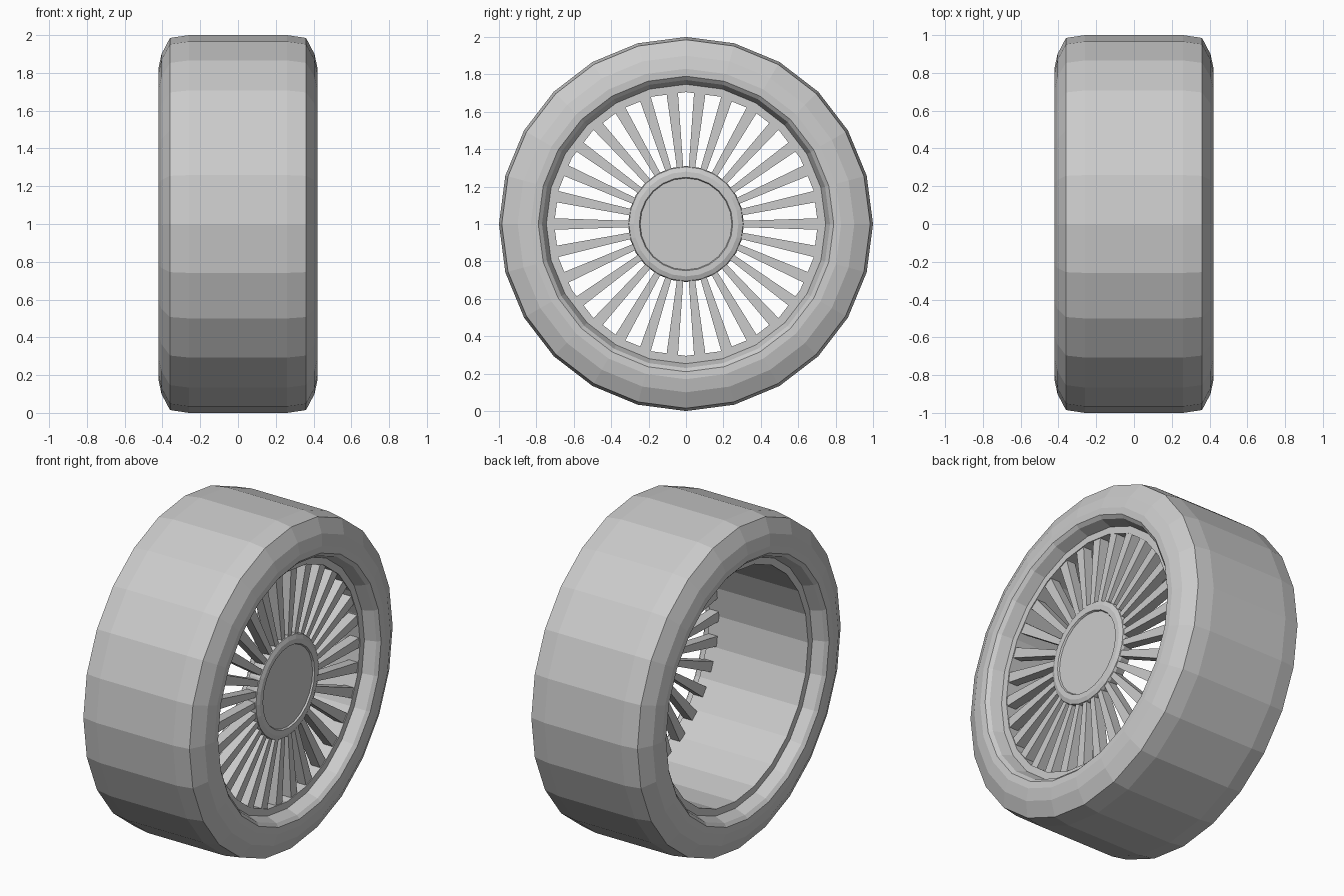
import bpy, bmesh
from math import sin, cos, pi

if "Cube" in bpy.data.objects:
    bpy.data.objects.remove(bpy.data.objects["Cube"])

SEG = 24
CENTRE_Z = 1.0


def finish(name, bm):
    bmesh.ops.recalc_face_normals(bm, faces=bm.faces)
    mesh = bpy.data.meshes.new(name)
    bm.to_mesh(mesh)
    bm.free()
    obj = bpy.data.objects.new(name, mesh)
    obj.location.z = CENTRE_Z
    bpy.context.collection.objects.link(obj)
    return obj


def lathe(name, profile, closed=False, caps=False):
    """Spin an (x, radius) profile around the x axle."""
    bm = bmesh.new()
    rings = [[bm.verts.new((x, r * sin(2 * pi * i / SEG), r * cos(2 * pi * i / SEG)))
              for i in range(SEG)] for x, r in profile]
    pairs = list(zip(rings, rings[1:]))
    if closed:
        pairs.append((rings[-1], rings[0]))
    for a, b in pairs:
        for i in range(SEG):
            j = (i + 1) % SEG
            bm.faces.new((a[i], a[j], b[j], b[i]))
    if caps:
        bm.faces.new(rings[0])
        bm.faces.new(rings[-1])
    return finish(name, bm)


def mirrored(half):
    return half + [(-x, r) for x, r in reversed(half)]


# Tyre: tread, rounded shoulder, sidewall and bead
lathe("tyre", mirrored([(0.33, 0.745), (0.40, 0.77), (0.418, 0.79), (0.42, 0.83),
                        (0.405, 0.90), (0.36, 0.985), (0.26, 1.0)]), closed=True)

# Rim: flat lips and the open barrel
lathe("rim", mirrored([(0.31, 0.75), (0.335, 0.75), (0.335, 0.705)]), closed=True)

# Hub: plate, raised ring and shallow cap
lathe("hub", [(0.26, 0.30), (0.32, 0.31), (0.335, 0.305), (0.345, 0.28),
              (0.345, 0.25), (0.335, 0.245)], caps=True)

# Spokes: tapered bars, wider towards the rim
SPOKES = 30
bm = bmesh.new()
for k in range(SPOKES):
    a = 2 * pi * k / SPOKES
    ends = []
    for r, w in ((0.27, 0.016), (0.715, 0.031)):
        ends.append([bm.verts.new((x, r * cos(a) - s * w * sin(a), r * sin(a) + s * w * cos(a)))
                     for x, s in ((0.27, -1), (0.33, -1), (0.33, 1), (0.27, 1))])
    p, q = ends
    bm.faces.new(p)
    bm.faces.new(q)
    for i in range(4):
        j = (i + 1) % 4
        bm.faces.new((p[i], p[j], q[j], q[i]))
finish("spokes", bm)
